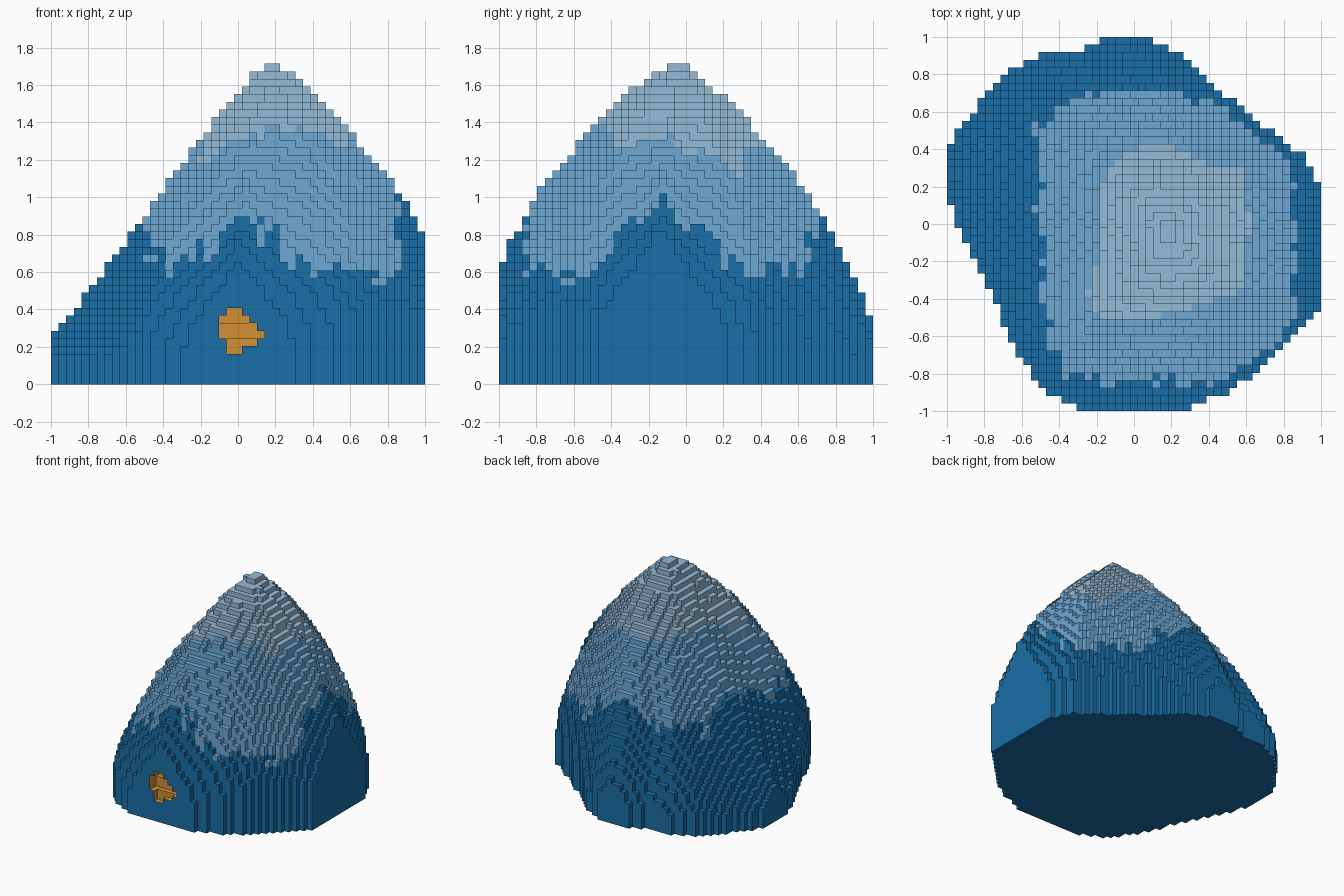
import bpy, bmesh, random

if "Cube" in bpy.data.objects:
    bpy.data.objects.remove(bpy.data.objects["Cube"])
random.seed(4)

N = 49                      # blocks across
V = 2 / N                   # block size
PEAK, TOP = (0.16, -0.04), 1.725

# Ground outline, counter-clockwise: x, y, wall height at the rim, steepness of the foot, fullness
RIM = [
    (1.01, -0.46, .18, .62, 1.40), (1.01, -0.14, .76, .78, 1.15), (1.01, 0.18, .18, .62, 1.30),
    (0.90, 0.37, .24, .60, 1.30), (0.66, 0.55, .26, .58, 1.30), (0.36, 0.79, .22, .57, 1.20),
    (0.18, 0.96, .12, .60, 1.15), (0.00, 1.01, .16, .62, 1.15), (-0.14, 1.01, .10, .64, 1.15),
    (-0.30, 0.93, .12, .68, 1.15), (-0.50, 0.90, .15, .72, 1.15), (-0.68, 0.82, .15, .78, 1.15),
    (-0.91, 0.55, .12, .90, 1.15), (-1.01, 0.40, .14, 1.02, 1.15), (-1.01, 0.27, .26, 1.12, 1.15),
    (-1.01, 0.15, .14, 1.06, 1.15), (-0.85, -0.20, .15, 1.0, 1.15), (-0.73, -0.45, .15, .90, 1.15),
    (-0.63, -0.68, .16, .75, 1.15), (-0.50, -0.88, .25, .66, 1.15), (-0.23, -1.01, .12, .58, 1.30),
    (0.00, -1.01, .54, .66, 1.15), (0.23, -1.01, .12, .58, 1.40), (0.50, -0.90, .24, .60, 1.40),
    (0.68, -0.79, .28, .65, 1.50), (0.88, -0.58, .26, .62, 1.50),
]
# Plan outlines of the paler zones
UPPER = [(.62, -.84), (.80, -.66), (.87, -.45), (.87, .05), (.82, .35), (.50, .66), (.10, .71),
         (-.28, .67), (-.51, .56), (-.51, -.40), (-.43, -.65), (-.38, -.84)]
CAP = [(.20, -.48), (.58, -.36), (.62, 0), (.58, .30), (.40, .31), (.20, .42), (.05, .42),
       (-.10, .35), (-.20, .15), (-.17, -.10), (-.25, -.36), (-.20, -.50), (-.05, -.53)]
# Hollow in the front wall: level -> first and last column
HOLLOW = {4: (23, 24), 5: (23, 26), 6: (22, 27), 7: (22, 26), 8: (22, 25), 9: (23, 24)}


def cross(a, b):
    return a[0] * b[1] - a[1] * b[0]


def height(x, y):
    """Terrain height at a plan point, 0 outside the rim."""
    p = (x - PEAK[0], y - PEAK[1])
    for i, (bx, by, *b_form) in enumerate(RIM):
        ax, ay, *a_form = RIM[i - 1]
        a, b = (ax - PEAK[0], ay - PEAK[1]), (bx - PEAK[0], by - PEAK[1])
        if cross(a, p) >= 0 and cross(p, b) > 0:
            d = (b[0] - a[0], b[1] - a[1])
            t = cross(p, d) / cross(a, d)
            if t >= 1:
                return 0
            u = cross(a, p) / cross(p, d)
            rim, foot, full = [m + u * (n - m) for m, n in zip(a_form, b_form)]
            return rim + (TOP - rim) * (1 - t ** full) ** foot
    return TOP


def inside(x, y, poly):
    hit = False
    for i, (bx, by) in enumerate(poly):
        ax, ay = poly[i - 1]
        if (ay > y) != (by > y) and x < ax + (y - ay) * (bx - ax) / (by - ay):
            hit = not hit
    return hit


def centre(i):
    return (i + 0.5) * V - 1


# Column heights in blocks, zone of each column and the height where its pale colour starts
level, zone, start = {}, {}, {}
for i in range(N):
    for j in range(N):
        x, y = centre(i), centre(j)
        level[i, j] = min(42, round(height(x, y) / V))
        jx, jy = random.uniform(-.04, .04), random.uniform(-.04, .04)
        zone[i, j] = ("peak_cap" if inside(x, y, CAP) else
                      "upper_slopes" if inside(x + jx, y + jy, UPPER) else "lower_slopes")
        start[i, j] = random.uniform(.50, .64)


def hollow_depth(i, k):
    """Blocks carved out of the front wall, deeper towards the top."""
    lo, hi = HOLLOW.get(k, (1, 0))
    return 1 + (k - 4) // 2 if lo <= i <= hi else 0


def solid(i, j, k):
    return 0 <= k < level.get((i, j), 0) and j >= hollow_depth(i, k)


def part_of(block, neighbour):
    """Part that owns the face between a block and its empty neighbour."""
    i, j, k = neighbour
    if 0 <= j < hollow_depth(i, k):
        return "front_hollow"
    i, j, k = block
    return zone[i, j] if k * V > start[i, j] else "lower_slopes"


# Block sides: neighbour direction and its four corners
SIDES = [((1, 0, 0), [(1, 0, 0), (1, 1, 0), (1, 1, 1), (1, 0, 1)]),
         ((-1, 0, 0), [(0, 0, 0), (0, 0, 1), (0, 1, 1), (0, 1, 0)]),
         ((0, 1, 0), [(0, 1, 0), (0, 1, 1), (1, 1, 1), (1, 1, 0)]),
         ((0, -1, 0), [(0, 0, 0), (1, 0, 0), (1, 0, 1), (0, 0, 1)]),
         ((0, 0, 1), [(0, 0, 1), (1, 0, 1), (1, 1, 1), (0, 1, 1)]),
         ((0, 0, -1), [(0, 0, 0), (0, 1, 0), (1, 1, 0), (1, 0, 0)])]

COLOURS = {"lower_slopes": ("deep blue", (.010, .158, .385, 1)),
           "upper_slopes": ("sky blue", (.155, .395, .665, 1)),
           "peak_cap": ("pale grey blue", (.295, .495, .685, 1)),
           "front_hollow": ("amber", (.650, .278, .036, 1))}

# Exposed block faces, gathered per part
meshes = {name: (bmesh.new(), {}) for name in COLOURS}
for (i, j), h in level.items():
    for k in range(h):
        if not solid(i, j, k):
            continue
        for (dx, dy, dz), corners in SIDES:
            neighbour = (i + dx, j + dy, k + dz)
            if solid(*neighbour):
                continue
            bm, verts = meshes[part_of((i, j, k), neighbour)]
            quad = []
            for cx, cy, cz in corners:
                key = (i + cx, j + cy, k + cz)
                if key not in verts:
                    verts[key] = bm.verts.new((key[0] * V - 1, key[1] * V - 1, key[2] * V))
                quad.append(verts[key])
            bm.faces.new(quad)

# One flat-shaded object and material per part
for name, (bm, _) in meshes.items():
    mesh = bpy.data.meshes.new(name)
    bm.to_mesh(mesh)
    bm.free()
    label, rgba = COLOURS[name]
    mat = bpy.data.materials.new(label)
    mat.use_nodes = True
    mat.diffuse_color = rgba
    mat.node_tree.nodes["Principled BSDF"].inputs["Base Color"].default_value = rgba
    mesh.materials.append(mat)
    bpy.context.collection.objects.link(bpy.data.objects.new(name, mesh))
